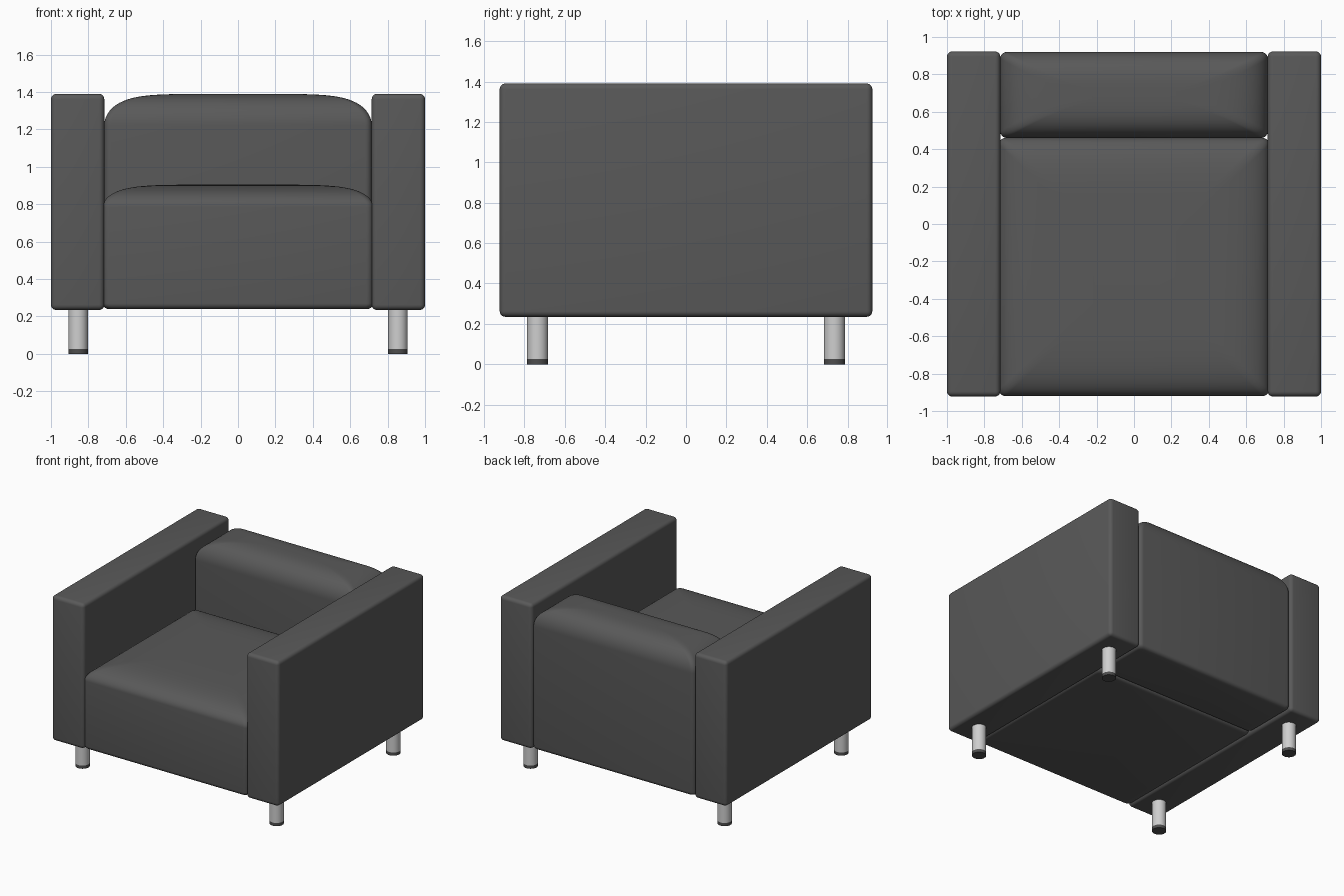
import bpy, bmesh, math
from mathutils import Vector

if "Cube" in bpy.data.objects:
    bpy.data.objects.remove(bpy.data.objects["Cube"])


def material(name, rgb):
    m = bpy.data.materials.new(name)
    m.diffuse_color = (*rgb, 1)
    m.use_nodes = True
    m.node_tree.nodes["Principled BSDF"].inputs["Base Color"].default_value = m.diffuse_color
    return m


leather = material("charcoal upholstery", (0.1, 0.1, 0.1))
steel = material("brushed steel", (0.62, 0.62, 0.62))
rubber = material("dark rubber", (0.075, 0.075, 0.075))


def finish(bm, name, mat, angle=40):
    bmesh.ops.recalc_face_normals(bm, faces=bm.faces[:])
    me = bpy.data.meshes.new(name)
    bm.to_mesh(me)
    bm.free()
    me.materials.append(mat)
    ob = bpy.data.objects.new(name, me)
    bpy.context.collection.objects.link(ob)
    bpy.context.view_layer.objects.active = ob
    ob.select_set(True)
    bpy.ops.object.shade_smooth_by_angle(angle=math.radians(angle))
    ob.select_set(False)
    return ob


def rounded_box(name, center, size, radius):
    bm = bmesh.new()
    bmesh.ops.create_cube(bm, size=1)
    for v in bm.verts:
        v.co = Vector(c + s * k for c, s, k in zip(center, size, v.co))
    bmesh.ops.bevel(bm, geom=bm.edges[:], offset=radius, segments=5,
                    profile=0.5, affect='EDGES')
    return finish(bm, name, leather)


def cushion(name, hx, y0, y1, z0, z1, crown, power_y):
    """Stack of rounded rectangles: small bottom radius, softly crowned top."""
    hy, cy, r = (y1 - y0) / 2, (y0 + y1) / 2, 0.03
    levels = []
    for i in range(6):                      # bottom rounding
        a = i / 5 * math.pi / 2
        inset = r * (1 - math.sin(a))
        levels.append((z0 + r * (1 - math.cos(a)), hx - inset, hy - inset))
    for i in range(20):                     # crowned top
        w = math.sin(i / 19 * 1.54)
        k = 1 - w * w
        levels.append((z1 - crown * (1 - w), hx * k ** (1 / 6), hy * k ** (1 / power_y)))
    bm = bmesh.new()
    rings = []
    for z, ax, ay in levels:
        c = min(0.035, ax * 0.4, ay * 0.4)
        ring = []
        for q, (sx, sy) in enumerate(((1, 1), (-1, 1), (-1, -1), (1, -1))):
            for j in range(6):
                a = (q + j / 5) * math.pi / 2
                ring.append(bm.verts.new((sx * (ax - c) + c * math.cos(a),
                                          cy + sy * (ay - c) + c * math.sin(a), z)))
        rings.append(ring)
    for lo, hi in zip(rings, rings[1:]):
        for i in range(len(lo)):
            j = (i + 1) % len(lo)
            bm.faces.new((lo[i], lo[j], hi[j], hi[i]))
    bm.faces.new(rings[0])
    bm.faces.new(rings[-1])
    return finish(bm, name, leather, 60)


def cylinder(name, x, y, z0, z1, radius, mat):
    bm = bmesh.new()
    bmesh.ops.create_cone(bm, cap_ends=True, segments=32, radius1=radius,
                          radius2=radius, depth=z1 - z0)
    bmesh.ops.translate(bm, verts=bm.verts[:], vec=(x, y, (z0 + z1) / 2))
    return finish(bm, name, mat)


# Upholstered body
cushion("seat", 0.722, -0.92, 0.46, 0.24, 0.905, 0.12, 6)
cushion("backrest", 0.715, 0.46, 0.92, 0.24, 1.39, 0.17, 3.2)

# Arms and legs on both sides
for side, sx in (("left", -1), ("right", 1)):
    rounded_box(f"{side}_arm", (sx * 0.8575, 0, 0.8125), (0.285, 1.845, 1.155), 0.028)
    for end, sy in (("front", -1), ("back", 1)):
        x, y = sx * 0.855, sy * 0.735
        cylinder(f"{end}_{side}_leg", x, y, 0.025, 0.25, 0.052, steel)
        cylinder(f"{end}_{side}_foot", x, y, 0, 0.025, 0.052, rubber)
